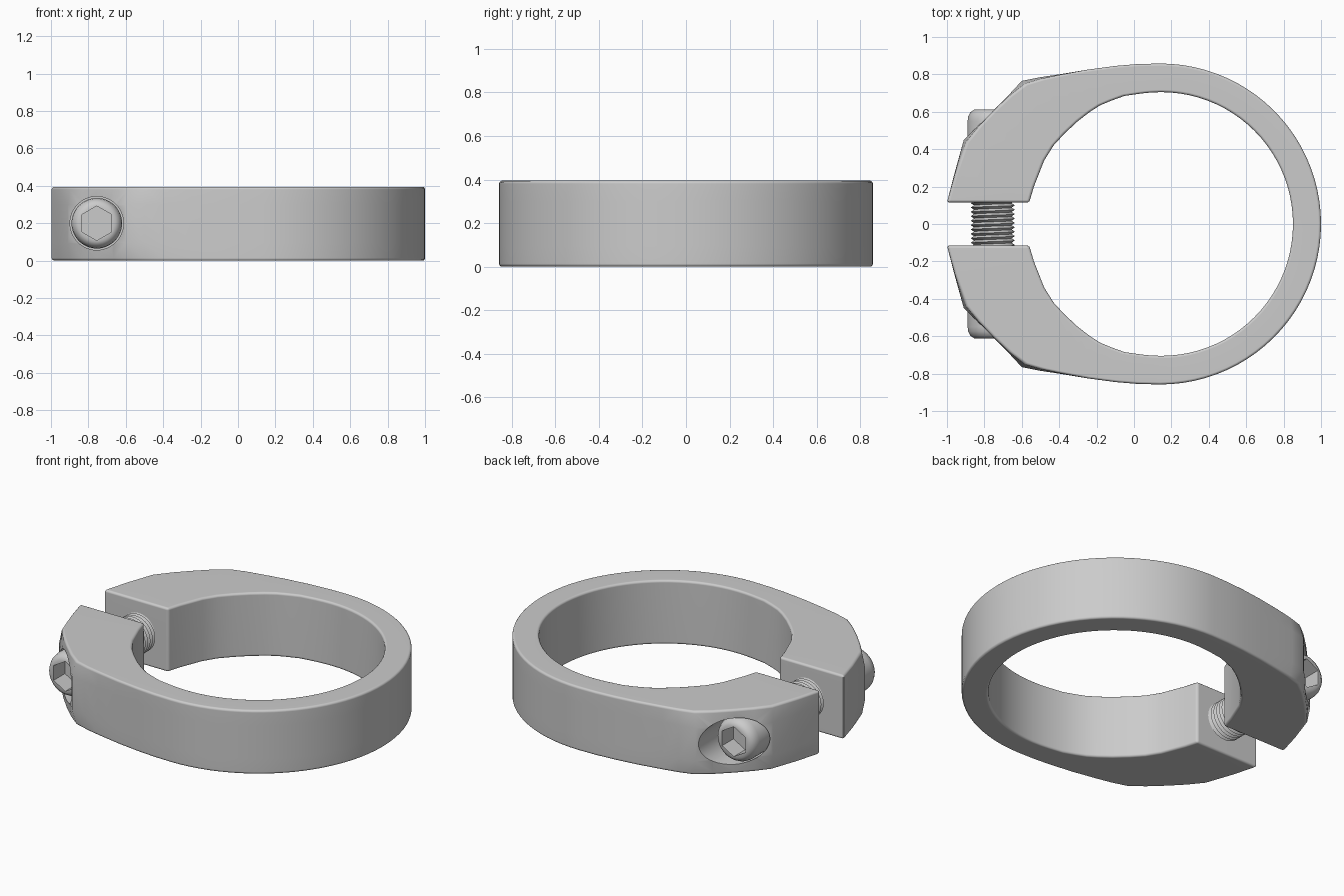
import bpy, bmesh
from math import sin, cos, pi, radians

if "Cube" in bpy.data.objects:
    bpy.data.objects.remove(bpy.data.objects["Cube"])

H = 0.395            # collar height
SX, SZ = -0.755, 0.2  # screw axis


def make(name, verts, faces):
    bm = bmesh.new()
    vs = [bm.verts.new(v) for v in verts]
    for f in faces:
        bm.faces.new([vs[i] for i in f])
    bmesh.ops.recalc_face_normals(bm, faces=bm.faces)
    me = bpy.data.meshes.new(name)
    bm.to_mesh(me)
    bm.free()
    ob = bpy.data.objects.new(name, me)
    bpy.context.collection.objects.link(ob)
    return ob


def mirror_y(ob):
    m = ob.modifiers.new("mirror", 'MIRROR')
    m.use_axis = (False, True, False)
    m.merge_threshold = 0.0005


def finish(ob, angle):
    bpy.ops.object.select_all(action='DESELECT')
    ob.select_set(True)
    bpy.context.view_layer.objects.active = ob
    bpy.ops.object.convert(target='MESH')
    bpy.ops.object.shade_smooth_by_angle(angle=radians(angle))


# Split collar: columns of (outer x, y, inner x, y, rim inset), one half
cols = [(-1, .115, -.56, .115, 0), (-.96, .27, -.535, .2, .004),
        (-.91, .45, -.48, .34, .018), (-.835, .525, -.43, .42, .006),
        (-.755, .605, -.37, .485, .003), (-.67, .69, -.30, .55, .006),
        (-.6, .765, -.235, .6, .024), (-.5, .785, -.18, .635, .012),
        (-.4, .80, -.12, .66, .004), (-.25, .825, -.05, .685, 0),
        (-.1, .845, .04, .698, 0), (.02, .855, .09, .703, 0)]
N = 22
for i in range(N + 1):
    a = pi / 2 * (1 - i / N)
    cols.append((.14 + .86 * cos(a), .858 * sin(a),
                 .145 + .705 * cos(a), .705 * sin(a), 0))
verts, faces = [], []
for ox, oy, ix, iy, d in cols:
    rx, ry = ox + .7 * d, oy - .7 * d
    verts += [(ix, iy, 0), (ix, iy, H), (rx, ry, H),
              (ox, oy, .30), (ox, oy, .095), (rx, ry, 0)]
for c in range(len(cols) - 1):
    for k in range(6):
        j = (k + 1) % 6
        faces.append((c*6 + k, c*6 + j, c*6 + 6 + j, c*6 + 6 + k))
faces.append(range(6))
collar = make("clamp_collar", verts, faces)
mirror_y(collar)
bev = collar.modifiers.new("bevel", 'BEVEL')
bev.width, bev.segments = .014, 3
bev.limit_method, bev.angle_limit = 'ANGLE', radians(45)

# Counterbores for the screw heads
verts, faces = [], []
S = 48
for s in (-1, 1):
    b = len(verts)
    for y in (.40, 1.0):
        verts += [(SX + .143*sin(2*pi*i/S), s*y, SZ + .143*cos(2*pi*i/S)) for i in range(S)]
    faces += [(b+i, b+(i+1) % S, b+S+(i+1) % S, b+S+i) for i in range(S)]
    faces += [range(b, b+S), range(b+S, b+2*S)]
cutter = make("counterbore_cutter", verts, faces)
cutter.hide_render = True
bo = collar.modifiers.new("bore", 'BOOLEAN')
bo.operation, bo.solver, bo.object = 'DIFFERENCE', 'EXACT', cutter
finish(collar, 35)
bpy.data.objects.remove(cutter)
wn = collar.modifiers.new("weighted", 'WEIGHTED_NORMAL')
wn.keep_sharp = True

# Screw heads: rounded cap with hexagonal socket, mirrored to both sides
S = 48
rings = [(.135, .39, 0), (.135, .55, 0), (.131, .575, 0), (.119, .598, 0),
         (.100, .611, 0), (.092, .611, 1), (.092, .50, 1)]
verts, faces = [], []
for r, y, hexed in rings:
    for i in range(S):
        a = 2*pi*i/S
        q = r*cos(pi/6)/cos(a % (pi/3) - pi/6) if hexed else r
        verts.append((SX + q*sin(a), y, SZ + q*cos(a)))
for k in range(len(rings) - 1):
    faces += [(k*S+i, k*S+(i+1) % S, (k+1)*S+(i+1) % S, (k+1)*S+i) for i in range(S)]
faces += [range(S), range((len(rings)-1)*S, len(rings)*S)]
head = make("screw_heads", verts, faces)
mirror_y(head)
finish(head, 35)

# Threaded shaft: helical strip of root and crest
S, P, TURNS = 40, .0235, 14
verts, faces = [], []
for i in range(S*TURNS + 1):
    a, y = 2*pi*i/S, -P*(TURNS + 1)/2 + P*i/S
    for r, dy in ((.101, 0), (.118, P/2)):
        verts.append((SX + r*sin(a), y + dy, SZ + r*cos(a)))
for i in range(S*TURNS):
    faces.append((2*i, 2*i+2, 2*i+3, 2*i+1))
    if i + S < S*TURNS:
        faces.append((2*i+1, 2*i+3, 2*(i+S)+2, 2*(i+S)))
finish(make("threaded_shaft", verts, faces), 40)
